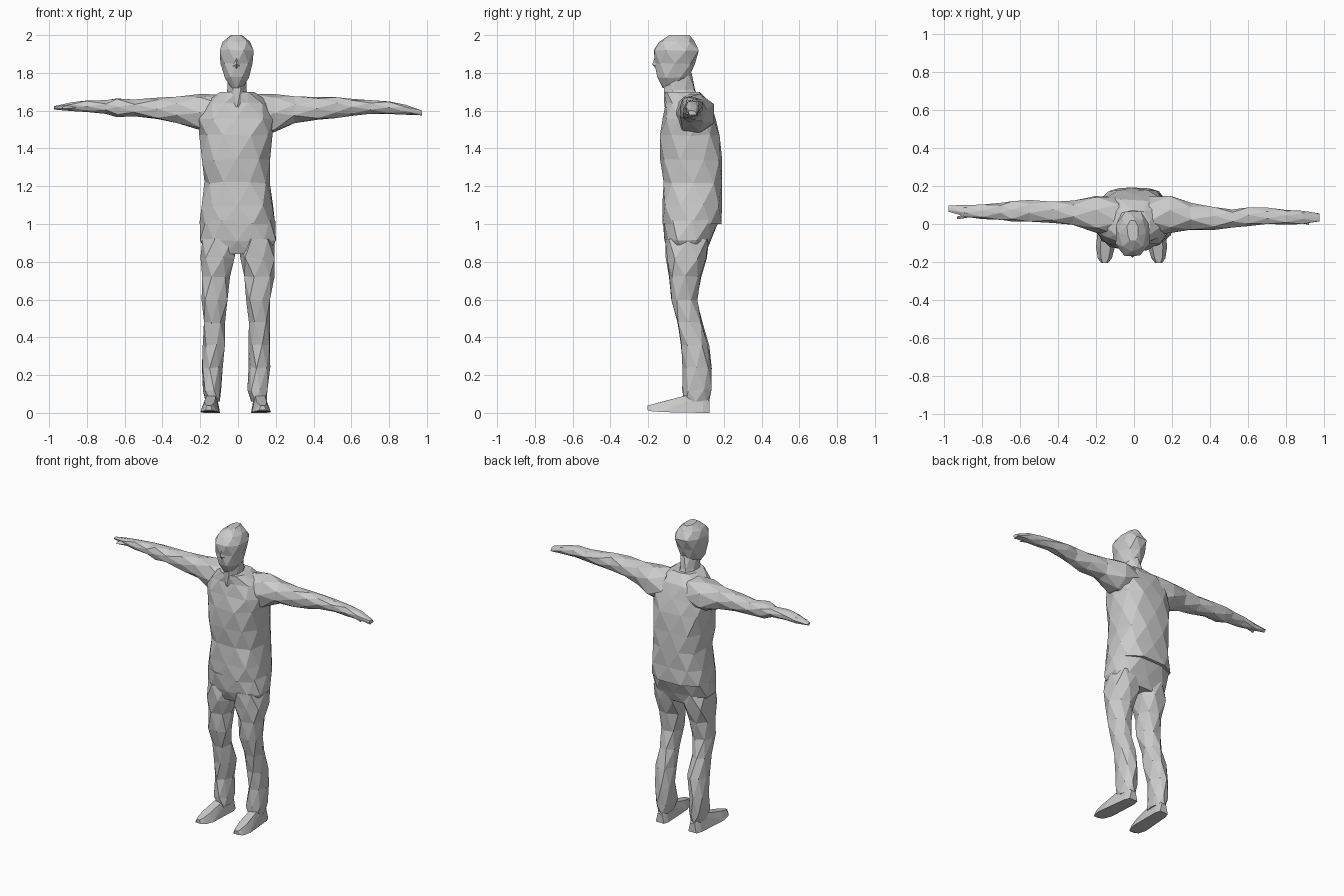
import bpy, bmesh, math, random
from mathutils import Vector

random.seed(4)
grey = bpy.data.materials.new("plain grey")
grey.diffuse_color = (0.6, 0.6, 0.6, 1)


def loft(name, rings, axis="z", sides=8, jitter=0.006, power=1.0):
    """Faceted skin through rings (t, a0, a1, b0, b1); odd rings are turned half a step."""
    bm = bmesh.new()
    rows = []
    for k, (t, a0, a1, b0, b1) in enumerate(rings):
        ca, cb, ra, rb = (a0 + a1) / 2, (b0 + b1) / 2, (a1 - a0) / 2, (b1 - b0) / 2
        fit = 1 / math.cos(math.pi / sides) if k % 2 else 1
        row = []
        for i in range(sides):
            ang = 2 * math.pi * (i + 0.5 * (k % 2)) / sides
            c, s = math.cos(ang), math.sin(ang)
            u = math.copysign(abs(c) ** power, c) * fit
            v = math.copysign(abs(s) ** power, s) * fit
            a = ca + ra * max(-1, min(1, u)) + random.uniform(-jitter, jitter)
            b = cb + rb * max(-1, min(1, v)) + random.uniform(-jitter, jitter)
            w = t + random.uniform(-jitter, jitter) * (0 < k < len(rings) - 1)
            row.append(bm.verts.new((a, b, w) if axis == "z" else (w, a, b)))
        rows.append(row)
    # alternating triangles between the staggered rings
    for k in range(len(rows) - 1):
        lo, hi = rows[k], rows[k + 1]
        for i in range(sides):
            j = (i + 1) % sides
            if k % 2 == 0:
                bm.faces.new((lo[i], lo[j], hi[i]))
                bm.faces.new((lo[j], hi[j], hi[i]))
            else:
                bm.faces.new((lo[i], hi[j], hi[i]))
                bm.faces.new((lo[i], lo[j], hi[j]))
    bm.faces.new(rows[0])
    bm.faces.new(rows[-1])
    return finish(name, bm)


def finish(name, bm):
    bmesh.ops.recalc_face_normals(bm, faces=bm.faces)
    mesh = bpy.data.meshes.new(name)
    bm.to_mesh(mesh)
    bm.free()
    mesh.materials.append(grey)
    obj = bpy.data.objects.new(name, mesh)
    bpy.context.collection.objects.link(obj)
    return obj


def hull(name, points):
    bm = bmesh.new()
    for p in points:
        bm.verts.new(p)
    bmesh.ops.convex_hull(bm, input=bm.verts)
    return finish(name, bm)


# jacket, from the flared hem to the collar
loft("jacket", [
    (1.00, -0.21, 0.20, -0.125, 0.19),
    (1.10, -0.19, 0.185, -0.125, 0.19),
    (1.22, -0.18, 0.17, -0.13, 0.20),
    (1.34, -0.185, 0.17, -0.135, 0.195),
    (1.47, -0.20, 0.185, -0.14, 0.185),
    (1.56, -0.20, 0.19, -0.125, 0.155),
    (1.64, -0.17, 0.16, -0.115, 0.13),
    (1.70, -0.09, 0.08, -0.11, 0.07),
], sides=10, power=0.8)

# seat of the trousers
loft("hips", [
    (0.84, -0.16, 0.16, -0.085, 0.10),
    (0.91, -0.195, 0.195, -0.115, 0.135),
    (1.02, -0.205, 0.195, -0.125, 0.18),
], sides=10, power=0.8)

# neck
loft("neck", [
    (1.62, -0.075, 0.065, -0.115, 0.09),
    (1.71, -0.058, 0.045, -0.115, 0.045),
    (1.80, -0.055, 0.045, -0.115, 0.03),
], sides=8, jitter=0.003)

# head with narrow chin and flat crown
loft("head", [
    (1.72, -0.035, 0.02, -0.125, -0.04),
    (1.775, -0.07, 0.055, -0.15, 0.015),
    (1.85, -0.092, 0.075, -0.168, 0.05),
    (1.92, -0.095, 0.08, -0.168, 0.065),
    (1.965, -0.08, 0.065, -0.145, 0.045),
    (2.00, -0.035, 0.022, -0.09, 0.02),
], sides=8, jitter=0.003, power=0.9)

# nose wedge
hull("nose", [(-0.008, -0.155, 1.92), (-0.03, -0.155, 1.835), (0.014, -0.155, 1.835),
              (-0.008, -0.178, 1.845), (-0.008, -0.15, 1.81)])

# arms, from inside the shoulder to the fingertips
loft("right_arm", [
    (-0.08, -0.07, 0.14, 1.48, 1.69),
    (-0.20, -0.045, 0.145, 1.50, 1.685),
    (-0.32, -0.01, 0.125, 1.535, 1.675),
    (-0.43, 0.005, 0.12, 1.555, 1.665),
    (-0.55, 0.01, 0.13, 1.565, 1.66),
    (-0.64, 0.01, 0.12, 1.57, 1.665),
    (-0.70, 0.02, 0.115, 1.585, 1.66),
    (-0.80, 0.025, 0.10, 1.595, 1.655),
    (-0.88, 0.035, 0.10, 1.60, 1.645),
    (-0.975, 0.065, 0.095, 1.61, 1.625),
], axis="x", sides=7, jitter=0.004)
loft("left_arm", [
    (0.08, -0.07, 0.14, 1.47, 1.69),
    (0.19, -0.05, 0.145, 1.485, 1.685),
    (0.30, -0.035, 0.115, 1.53, 1.675),
    (0.42, -0.035, 0.09, 1.55, 1.67),
    (0.52, -0.02, 0.075, 1.56, 1.67),
    (0.60, -0.01, 0.09, 1.575, 1.665),
    (0.70, -0.005, 0.085, 1.58, 1.66),
    (0.80, 0.0, 0.07, 1.585, 1.65),
    (0.89, 0.0, 0.07, 1.58, 1.635),
    (0.975, 0.01, 0.055, 1.575, 1.60),
], axis="x", sides=7, jitter=0.004)

# thumbs
hull("right_thumb", [(-0.83, 0.04, 1.62), (-0.84, 0.06, 1.60), (-0.84, 0.06, 1.64),
                     (-0.93, 0.025, 1.61), (-0.93, 0.04, 1.62)])
hull("left_thumb", [(0.82, 0.02, 1.60), (0.83, 0.04, 1.58), (0.83, 0.04, 1.62),
                    (0.92, -0.005, 1.585), (0.92, 0.01, 1.58)])

# trouser legs
loft("right_leg", [
    (0.06, -0.175, -0.095, -0.01, 0.12),
    (0.12, -0.187, -0.09, -0.02, 0.13),
    (0.24, -0.19, -0.085, -0.015, 0.135),
    (0.36, -0.187, -0.075, -0.025, 0.12),
    (0.48, -0.187, -0.068, -0.05, 0.085),
    (0.60, -0.19, -0.06, -0.082, 0.06),
    (0.72, -0.195, -0.04, -0.09, 0.08),
    (0.82, -0.20, -0.015, -0.105, 0.105),
    (0.92, -0.195, 0.0, -0.11, 0.13),
], sides=7, power=0.9)
loft("left_leg", [
    (0.06, 0.065, 0.15, -0.01, 0.12),
    (0.12, 0.052, 0.16, -0.02, 0.13),
    (0.24, 0.055, 0.165, -0.015, 0.135),
    (0.36, 0.06, 0.165, -0.025, 0.12),
    (0.48, 0.05, 0.165, -0.05, 0.085),
    (0.60, 0.04, 0.17, -0.082, 0.06),
    (0.72, 0.03, 0.19, -0.09, 0.08),
    (0.82, 0.01, 0.195, -0.105, 0.105),
    (0.92, 0.0, 0.195, -0.11, 0.13),
], sides=7, power=0.9)

# shoes: wedge from the heel to a low toe
for name, heel, toe in (("right_shoe", -0.135, -0.155), ("left_shoe", 0.108, 0.13)):
    pts = []
    for y, half, z0, z1 in ((0.125, 0.03, 0, 0.06), (0.09, 0.042, 0, 0.10), (-0.01, 0.045, 0.004, 0.09),
                            (-0.12, 0.05, 0.004, 0.06), (-0.18, 0.037, 0.008, 0.045), (-0.205, 0.018, 0.015, 0.038)):
        cx = heel + (toe - heel) * (0.125 - y) / 0.33
        for side in (-1, 1):
            pts += [(cx + side * half, y, z0), (cx + side * half * 0.55, y, z1)]
    hull(name, pts)
